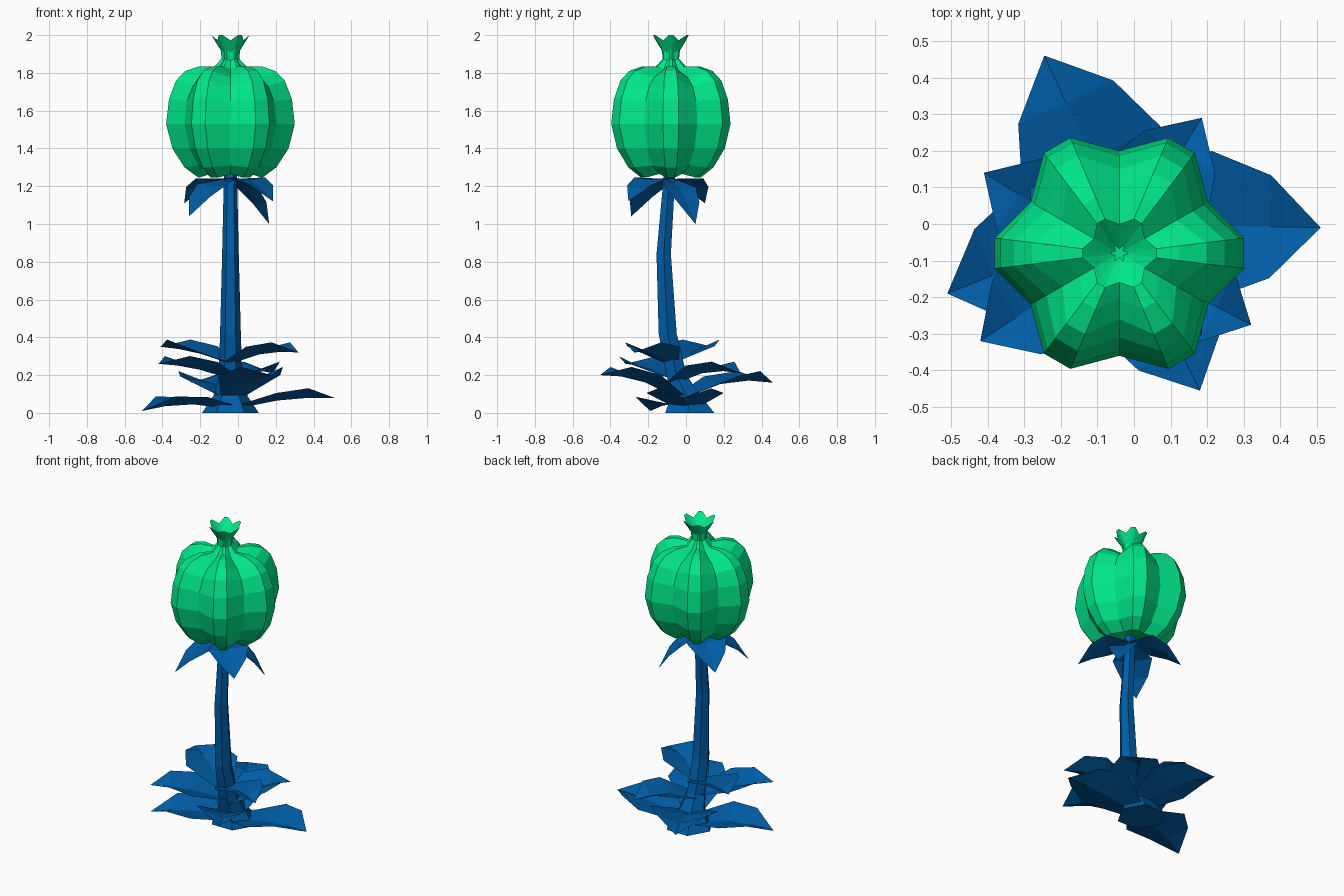
import bpy
from math import sin, cos, radians, pi
from mathutils import Vector


def material(name, rgb):
    m = bpy.data.materials.new(name)
    m.diffuse_color = (*rgb, 1)
    return m


GREEN = material("bright green", (0.0, 0.8, 0.25))
BLUE = material("leaf blue", (0.0, 0.11, 0.385))


def make(name, verts, faces, mat):
    me = bpy.data.meshes.new(name)
    me.from_pydata(verts, [], faces)
    me.materials.append(mat)
    me.update()
    ob = bpy.data.objects.new(name, me)
    bpy.context.collection.objects.link(ob)
    return ob


def bridge(rings, n):
    # quads between successive rings of n vertices
    return [(r * n + i, r * n + (i + 1) % n, (r + 1) * n + (i + 1) % n, (r + 1) * n + i)
            for r in range(rings - 1) for i in range(n)]


# Stem: six-sided tube along a bent path, flared at the foot (x, y, z, radius)
path = [(-0.04, 0.02, 0.0, 0.15), (-0.04, 0.0, 0.09, 0.09), (-0.04, -0.05, 0.2, 0.062),
        (-0.04, -0.097, 0.42, 0.055), (-0.04, -0.118, 0.84, 0.044), (-0.04, -0.085, 1.29, 0.034)]
verts = [(x + r * cos(i * pi / 3), y + r * sin(i * pi / 3), z)
         for x, y, z, r in path for i in range(6)]
faces = bridge(len(path), 6) + [tuple(range(5, -1, -1)), tuple(range(30, 36))]
make("stem", verts, faces, BLUE)

# Pod: six lobes, each ring alternating lobe pairs and valleys
# (lobe radius, lobe z, valley radius, valley z)
profile = [(0.03, 1.29, 0.03, 1.29), (0.17, 1.245, 0.12, 1.265), (0.245, 1.30, 0.195, 1.31),
           (0.31, 1.40, 0.25, 1.40), (0.343, 1.53, 0.28, 1.53), (0.328, 1.66, 0.267, 1.65),
           (0.29, 1.76, 0.23, 1.73), (0.24, 1.81, 0.18, 1.775), (0.165, 1.835, 0.125, 1.795),
           (0.085, 1.835, 0.075, 1.82), (0.047, 1.875, 0.04, 1.865), (0.052, 1.92, 0.043, 1.91),
           (0.102, 2.0, 0.08, 1.972), (0.022, 1.925, 0.012, 1.925)]
CX, CY = -0.04, -0.08
verts = []
for lr, lz, vr, vz in profile:
    for k in range(6):
        for off, r, z in ((-7, lr, lz), (7, lr, lz), (30, vr, vz)):
            a = radians(60 * k + off)
            verts.append((CX + r * cos(a), CY + r * sin(a), z))
n, last = 18, len(profile) - 1
faces = bridge(len(profile), n)
faces += [tuple(range(n - 1, -1, -1)), tuple(range(last * n, last * n + n))]
make("pod", verts, faces, GREEN)


# Leaf: folded sheet with a low midrib, raised edges and a pointed tip
def leaf(name, base, tip, arch, lift, wide=1.0):
    base, tip = Vector(base), Vector(tip)
    d = tip - base
    flat = Vector((d.x, d.y, 0))
    side = Vector((-d.y, d.x, 0)).normalized() * flat.length * wide
    verts = []
    for t, w, up in ((0, 0.14, 0.3), (0.43, 0.385, 0.8), (0.74, 0.265, 1.0)):
        mid = base + d * t + Vector((0, 0, arch * 4 * t * (1 - t)))
        raised = Vector((0, 0, lift * up))
        verts += [mid + side * w + raised, mid, mid - side * w + raised]
    verts.append(tip)
    faces = [(0, 1, 4, 3), (1, 2, 5, 4), (3, 4, 7, 6), (4, 5, 8, 7), (6, 7, 9), (7, 8, 9)]
    make(name, verts, faces, BLUE)


# Ground leaves: four stacked opposite pairs (base, tip, arch)
ground = [((-0.02, 0.0, 0.02), (0.51, -0.01, 0.08), 0.02),
          ((-0.03, 0.0, 0.02), (-0.51, -0.19, 0.01), 0.03),
          ((-0.02, -0.03, 0.07), (-0.245, 0.46, 0.16), 0.045),
          ((-0.03, -0.03, 0.07), (0.18, -0.455, 0.20), 0.035),
          ((-0.04, -0.07, 0.18), (-0.42, -0.32, 0.26), 0.015),
          ((-0.04, -0.07, 0.15), (0.185, 0.29, 0.21), 0.035),
          ((-0.04, -0.09, 0.26), (0.32, -0.275, 0.32), 0.025),
          ((-0.04, -0.09, 0.26), (-0.41, 0.14, 0.35), 0.015)]
for i, (b, t, a) in enumerate(ground):
    leaf(f"ground_leaf_{i + 1}", b, t, a, 0.05)

# Drooping leaves just under the pod
for i, tip in enumerate([(-0.26, -0.29, 1.04), (0.165, 0.05, 1.0),
                         (-0.285, 0.10, 1.11), (0.185, -0.305, 1.12)]):
    leaf(f"pod_leaf_{i + 1}", (-0.04, -0.09, 1.235), tip, 0.05, 0.015, 1.05)
